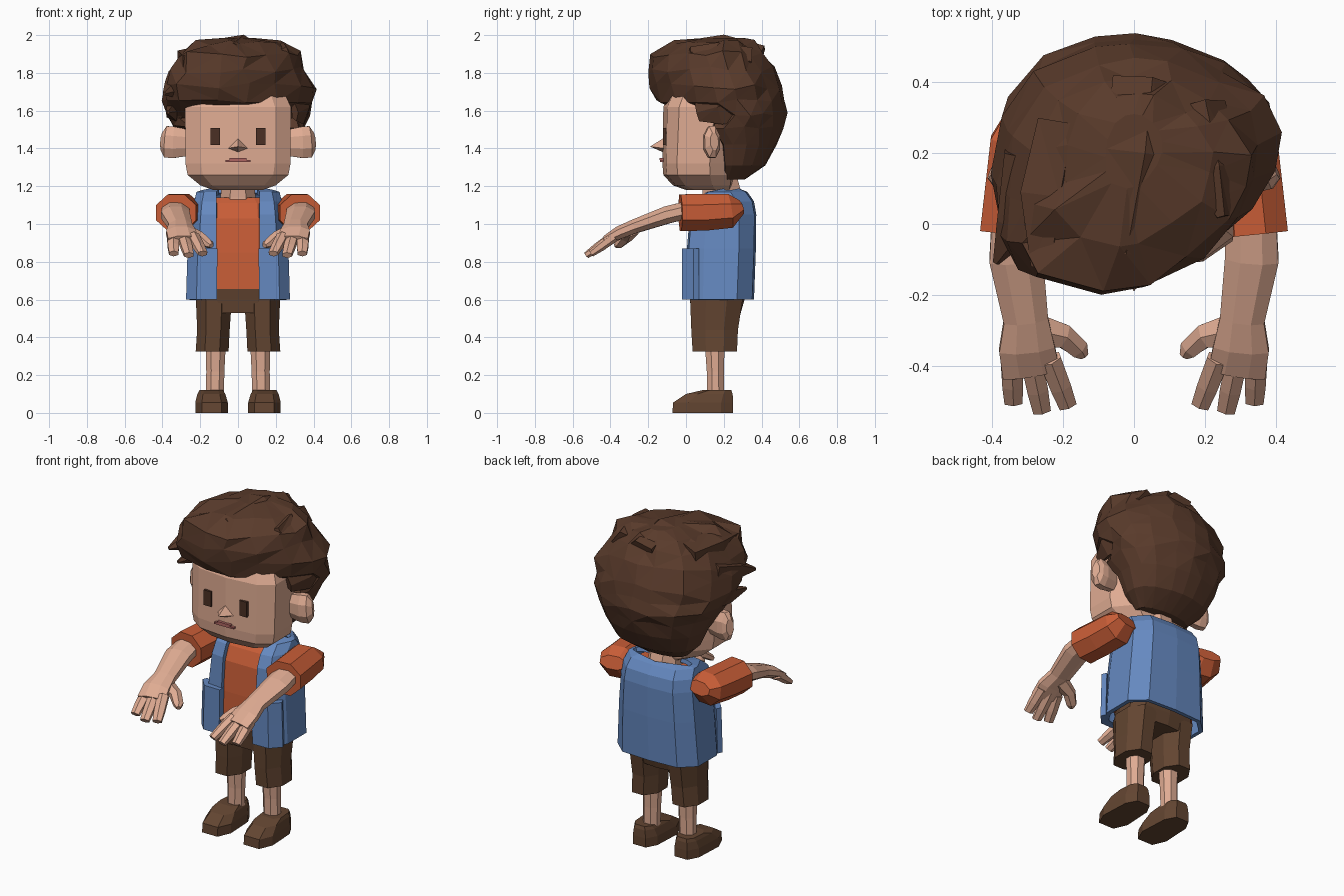
import bpy, bmesh, math, random
from mathutils import Vector

random.seed(4)
COLORS = {"hair": (.10, .043, .024), "skin": (.74, .41, .29), "orange": (.58, .11, .038),
          "blue": (.13, .25, .53), "brown": (.125, .06, .031), "dark": (.07, .03, .018), "lip": (.42, .13, .12)}
MATS = {}
for key, c in COLORS.items():
    MATS[key] = bpy.data.materials.new(key)
    MATS[key].diffuse_color = (*c, 1)


def build(name, verts, faces, color, mirror=False, recalc=True, tri=False):
    me = bpy.data.meshes.new(name)
    me.from_pydata([tuple(v) for v in verts], [], faces)
    bm = bmesh.new()
    bm.from_mesh(me)
    if recalc:
        bmesh.ops.recalc_face_normals(bm, faces=bm.faces)
    if tri:
        bmesh.ops.triangulate(bm, faces=bm.faces)
    bm.to_mesh(me)
    bm.free()
    me.materials.append(MATS[color])
    ob = bpy.data.objects.new(name, me)
    bpy.context.collection.objects.link(ob)
    if mirror:
        ob.modifiers.new("mirror", "MIRROR")
    return ob


def loft(name, rings, color, mirror=False, closed=True, tri=False):
    n = len(rings[0])
    verts = [v for r in rings for v in r]
    faces = []
    for k in range(len(rings) - 1):
        for i in range(n if closed else n - 1):
            j = (i + 1) % n
            faces.append((k * n + i, k * n + j, k * n + n + j, k * n + n + i))
    if closed:
        faces += [tuple(range(n))[::-1], tuple(range(len(verts) - n, len(verts)))]
    return build(name, verts, faces, color, mirror, closed, tri)


def sym(half):
    # half outline from front centre round to back centre -> full loop
    return half + [(-x, y) for x, y in half[-2:0:-1]]


def fit(outline, z, hx, yf, yb, cx=0):
    # horizontal ring: outline (x in -1..1, y in 0..1) stretched to given extents
    return [Vector((cx + x * hx, yf + y * (yb - yf), z)) for x, y in outline]


def tube(name, path, n, color, mirror=False, tri=False):
    # path rows: x, y, z, half width, half height
    pts = [Vector(p[:3]) for p in path]
    rings = []
    for i, p in enumerate(path):
        d = (pts[min(i + 1, len(pts) - 1)] - pts[max(i - 1, 0)]).normalized()
        side = d.cross(Vector((0, 0, 1))).normalized()
        up = side.cross(d)
        rings.append([pts[i] + side * p[3] * math.cos(a) + up * p[4] * math.sin(a)
                      for a in [2 * math.pi * (k + .5) / n for k in range(n)]])
    return loft(name, rings, color, mirror, tri=tri)


def box(name, c, h, color, mirror=False):
    corners = [(-1, -1), (1, -1), (1, 1), (-1, 1)]
    rings = [[(c[0] + x * h[0], c[1] + y * h[1], c[2] + s * h[2]) for x, y in corners] for s in (-1, 1)]
    return loft(name, rings, color, mirror)


# head, neck and face
HEAD = sym([(0, 0), (.7, .05), (1, .2), (1, .65), (.65, .95), (0, 1)])
loft("head", [fit(HEAD, *r) for r in [(1.18, .13, 0, .24), (1.205, .2, -.07, .25), (1.26, .267, -.12, .26),
     (1.32, .278, -.125, .26), (1.62, .28, -.12, .3), (1.75, .22, -.06, .3)]], "skin")
OCT = [(-.45, 0), (.45, 0), (1, .3), (1, .7), (.45, 1), (-.45, 1), (-1, .7), (-1, .3)]
loft("neck", [fit(OCT, 1.05, .1, .09, .28), fit(OCT, 1.14, .092, .09, .3), fit(OCT, 1.25, .088, .08, .27)], "skin")
tube("ear", [(.26, .13, 1.43, .035, .075), (.34, .135, 1.432, .05, .09), (.38, .14, 1.435, .045, .09),
     (.402, .15, 1.437, .025, .05)], 8, "skin", True)
build("nose", [(0, -.11, 1.46), (.057, -.11, 1.4), (0, -.11, 1.375), (-.057, -.11, 1.4), (0, -.19, 1.41)],
      [(0, 1, 4), (1, 2, 4), (2, 3, 4), (3, 0, 4), (0, 3, 2, 1)], "skin")
box("eye", (.12, -.11, 1.463), (.025, .013, .046), "dark", True)
box("upper_lip", (0, -.125, 1.345), (.045, .014, .005), "lip")
box("lower_lip", (0, -.125, 1.334), (.065, .012, .005), "lip")

# hair: a lopsided faceted mass, fringe in front and full at the back
HAIR = [(-.25, 0), (.12, .03), (.5, .15), (.82, .32), (.98, .48), (1, .63), (.87, .78), (.66, .88), (.3, .98),
        (0, 1), (-.3, .98), (-.66, .88), (-.93, .66), (-1, .42), (-.98, .23), (-.8, .07)]
NAPE = [(-.3, 0), (.15, 0), (.6, 0), (.95, .03), (1, .2), (1, .45), (.9, .68), (.68, .85), (.3, .97),
        (0, 1), (-.3, .97), (-.68, .85), (-.92, .6), (-1, .3), (-.97, .03), (-.7, 0)]
nape = [(1.235, .17, .2, .31), (1.31, .25, .2, .42), (1.42, .3, .19, .48), (1.51, .345, .13, .515)]
crown = [(1.58, .38, 0, .53), (1.65, .395, -.15, .525), (1.73, .4, -.185, .505), (1.82, .365, -.2, .47),
         (1.9, .315, -.19, .42), (1.955, .21, -.07, .37), (1.985, .08, .1, .31)]
rings = [fit(NAPE, *r) for r in nape] + [fit(HAIR, *r) for r in crown]
for k, ring in enumerate(rings[3:-1]):
    for v in ring:
        j = .02 if k > 2 else .01
        v += Vector((random.uniform(-j, j), random.uniform(-.01, .01), random.uniform(-j, j)))
loft("hair", rings, "hair", tri=True)
LOCKS = [  # start, middle, tip (x, y, z, half width, half height)
    [(-.33, .26, 1.62, .04, .08), (-.34, .1, 1.6, .05, .06), (-.37, -.05, 1.59, .008, .01)],
    [(-.29, .24, 1.56, .05, .07), (-.3, .12, 1.55, .045, .05), (-.26, -.03, 1.52, .01, .01)],
    [(-.3, .2, 1.76, .08, .09), (-.33, 0, 1.72, .07, .06), (-.39, -.11, 1.69, .01, .01)],
    [(-.2, .28, 1.86, .09, .09), (-.24, .08, 1.88, .1, .065), (-.25, -.12, 1.86, .05, .05)],
    [(.18, .33, 1.86, .08, .08), (.22, .15, 1.9, .075, .065), (.25, .02, 1.91, .02, .03)],
    [(.02, .4, 1.89, .1, .06), (.0, .2, 1.955, .1, .05), (-.04, -.08, 1.93, .06, .03)],
    [(.32, .3, 1.65, .06, .12), (.33, .17, 1.62, .05, .1), (.3, .06, 1.59, .02, .05)]]
for i, lock in enumerate(LOCKS):
    tube(f"hair_lock_{i + 1}", lock, 5, "hair", tri=True)

# shirt body and sleeves
BODY = sym([(0, 0), (.5, 0), (.85, .12), (1, .4), (1, .7), (.75, .95), (0, 1)])
loft("shirt", [fit(BODY, *r) for r in [(.65, .225, .015, .32), (.85, .215, .02, .325), (1.03, .21, .035, .33),
     (1.11, .2, .07, .31), (1.14, .17, .1, .29)]], "orange")
tube("sleeve", [(.29, .29, 1.09, .085, .04), (.3, .23, 1.07, .113, .098), (.315, .1, 1.062, .113, .105),
     (.328, -.03, 1.06, .115, .105)], 8, "orange", True)

# arms and hands
tube("arm", [(.33, .05, 1.085, .075, .05), (.332, -.1, 1.048, .082, .05), (.305, -.27, .988, .068, .04),
     (.302, -.35, .955, .085, .037), (.29, -.42, .915, .088, .026)], 8, "skin", True)
for nm, knuckle, tip in [("inner", .238, (.187, -.512, .843)), ("middle", .29, (.26, -.527, .835)),
                         ("outer", .345, (.34, -.503, .843))]:
    k = Vector((knuckle, -.38, .935))
    t = Vector(tip)
    tube(f"{nm}_finger", [(*k, .036, .03), (*k.lerp(t, .6), .034, .026), (*t, .029, .018)], 6, "skin", True)
tube("thumb", [(.28, -.3, .965, .055, .035), (.2, -.315, .93, .038, .03), (.155, -.352, .895, .031, .025),
     (.14, -.372, .885, .014, .014)], 6, "skin", True)

# open vest: one half strip mirrored, then thickened
def vest_ring(z, hx, yf, yb, inner=.115):
    return [(inner, yf, z), (hx * .82, yf + .01, z), (hx, yf + .09, z), (hx, yb - .09, z),
            (hx * .68, yb - .01, z), (0, yb, z)]


vest = loft("vest", [vest_ring(*r) for r in [(.6, .272, .0, .36), (.87, .255, .005, .37), (1.05, .24, .02, .372),
            (1.12, .232, .05, .36), (1.17, .22, .11, .325)]] +
            [[(.1, .19, 1.185), (.15, .2, 1.188), (.19, .21, 1.18), (.19, .24, 1.18), (.12, .28, 1.188), (0, .3, 1.18)]],
            "blue", mirror=True, closed=False)
sol = vest.modifiers.new("thickness", "SOLIDIFY")
sol.thickness = .025
sol.offset = -1
POCKET = [(.112, -.022), (.22, -.02), (.275, .04), (.262, .07), (.2, .03), (.112, .03)]
loft("pocket", [[(x * s, y, z) for x, y in POCKET] for z, s in ((.6, 1), (.74, .985), (.87, .97))], "blue", True)

# shorts, legs and shoes
loft("shorts_hips", [fit(BODY, .53, .2, .03, .29), fit(BODY, .6, .215, .02, .31), fit(BODY, .655, .21, .01, .31)], "brown")
loft("shorts_leg", [fit(OCT, *r) for r in [(.325, .087, .035, .27, .137), (.44, .086, .028, .275, .13),
     (.6, .095, .022, .3, .128)]], "brown", True)
loft("leg", [fit(OCT, *r) for r in [(.09, .047, .112, .2, .122), (.22, .048, .11, .2, .12),
     (.36, .053, .1, .205, .118)]], "skin", True)
SHOE = [(-.6, 0), (.6, 0), (1, .25), (.9, .8), (.5, 1), (-.5, 1), (-.9, .8), (-1, .25)]
loft("shoe", [fit(SHOE, *r) for r in [(0, .086, -.072, .25, .14), (.055, .086, -.068, .25, .14),
     (.1, .074, .0, .247, .141), (.12, .062, .085, .24, .142)]], "brown", True)
